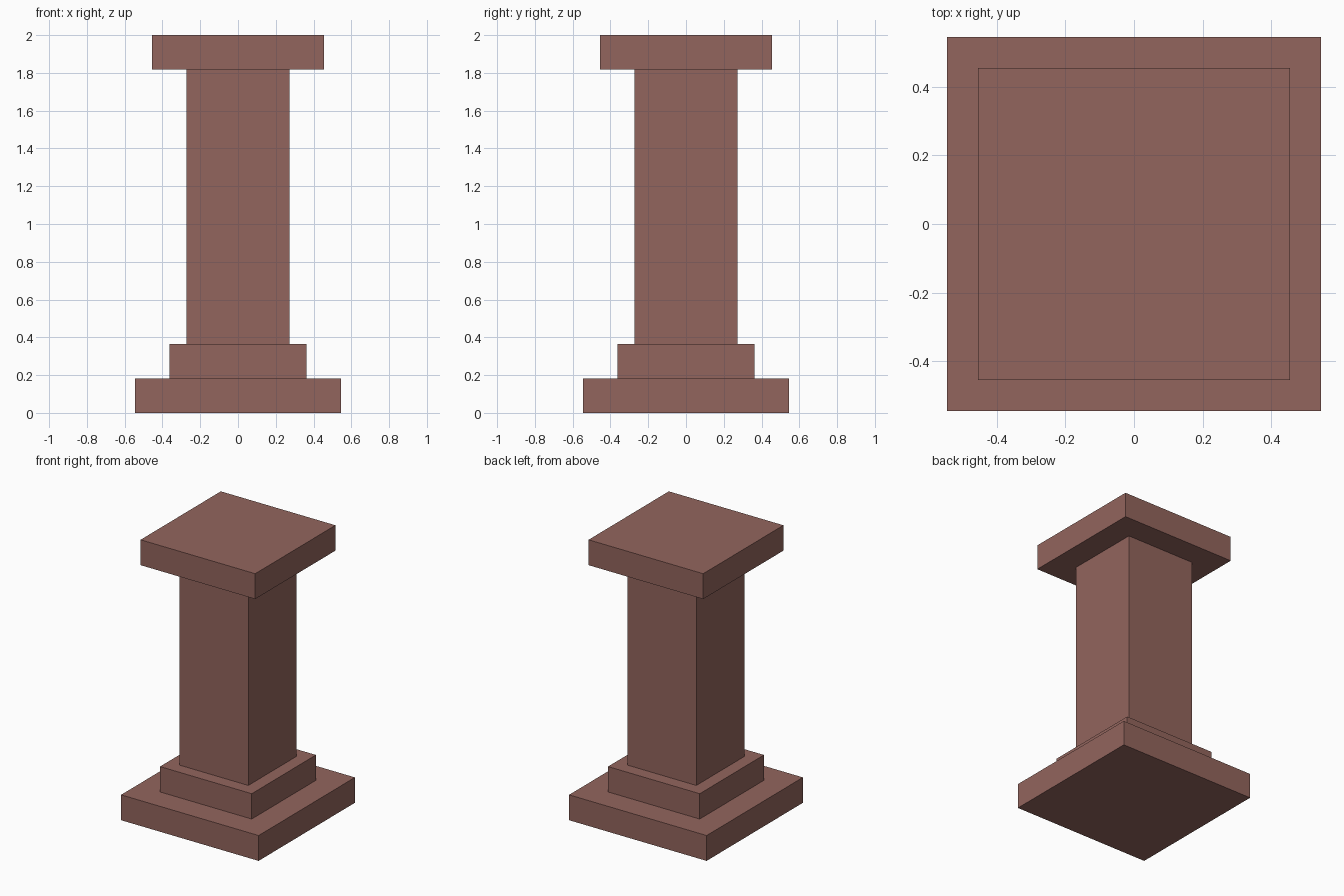
import bpy

if "Cube" in bpy.data.objects:
    bpy.data.objects.remove(bpy.data.objects["Cube"])

U = 2 / 11  # module: the pillar is 11 modules tall

stone = bpy.data.materials.new("red_stone")
stone.diffuse_color = (0.29, 0.13, 0.11, 1)
stone.use_nodes = True
stone.node_tree.nodes["Principled BSDF"].inputs["Base Color"].default_value = stone.diffuse_color


def block(name, width, z0, z1):
    """Square block centred on the axis, sizes in modules."""
    bpy.ops.mesh.primitive_cube_add(size=1, location=(0, 0, (z0 + z1) / 2 * U))
    ob = bpy.context.object
    ob.name = name
    ob.scale = (width * U, width * U, (z1 - z0) * U)
    bpy.ops.object.transform_apply(location=False, rotation=False, scale=True)
    ob.data.materials.append(stone)


# Stacked from the ground up
block("base_slab", 6, 0, 1)
block("base_step", 4, 1, 2)
block("shaft", 3, 2, 10)
block("cap_slab", 5, 10, 11)
